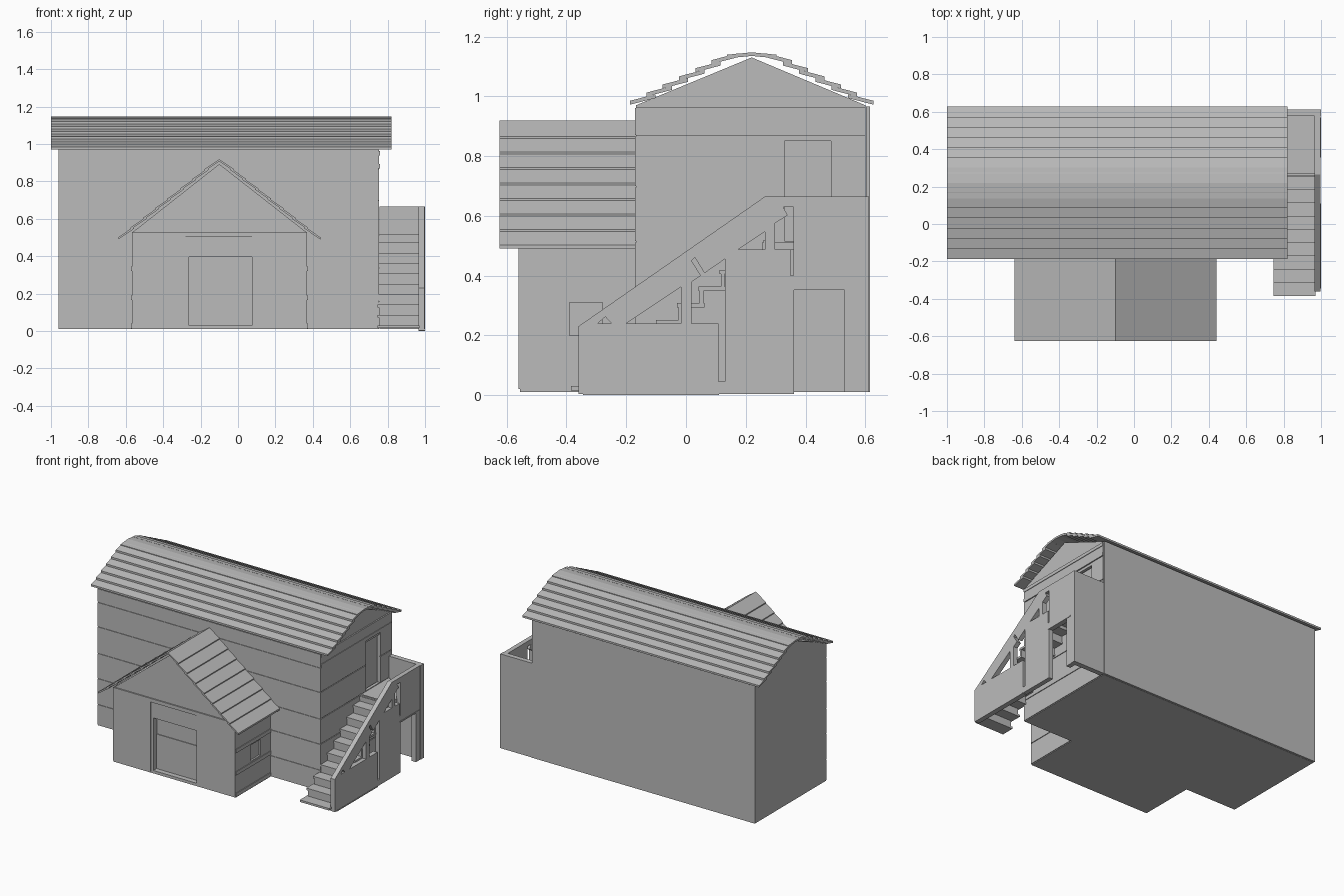
import bpy
import bmesh

old = bpy.data.objects.get("Cube")
if old:
    bpy.data.objects.remove(old, do_unlink=True)

grey = bpy.data.materials.new("plain_grey")
grey.use_nodes = True
grey.diffuse_color = (0.5, 0.5, 0.5, 1)
grey.node_tree.nodes["Principled BSDF"].inputs["Base Color"].default_value = (0.5, 0.5, 0.5, 1)


def place(axis, u, v, w):
    """Map profile coordinates and depth to space, extruding along axis."""
    return (w, u, v) if axis == "x" else (u, w, v)


def finish(name, bm):
    bmesh.ops.recalc_face_normals(bm, faces=bm.faces)
    mesh = bpy.data.meshes.new(name)
    bm.to_mesh(mesh)
    bm.free()
    mesh.materials.append(grey)
    obj = bpy.data.objects.new(name, mesh)
    bpy.context.collection.objects.link(obj)
    return obj


def prisms(name, axis, profiles, w0, w1):
    """One object holding a straight extrusion of every profile."""
    bm = bmesh.new()
    for pts in profiles:
        a, b = [[bm.verts.new(place(axis, u, v, w)) for u, v in pts] for w in (w0, w1)]
        bm.faces.new(a)
        bm.faces.new(b)
        for i in range(len(pts)):
            j = (i + 1) % len(pts)
            bm.faces.new((a[i], a[j], b[j], b[i]))
    return finish(name, bm)


def rect(u0, u1, v0, v1):
    return [(u0, v0), (u1, v0), (u1, v1), (u0, v1)]


def box(name, x0, x1, y0, y1, z0, z1):
    return prisms(name, "y", [rect(x0, x1, z0, z1)], y0, y1)


def pierced(name, axis, outline, holes, w0, w1):
    """Flat plate with holes, filled as a two-dimensional curve."""
    curve = bpy.data.curves.new(name, "CURVE")
    curve.dimensions = "2D"
    curve.fill_mode = "BOTH"
    curve.extrude = (w1 - w0) / 2
    for pts in [outline] + holes:
        s = curve.splines.new("POLY")
        s.points.add(len(pts) - 1)
        for p, (u, v) in zip(s.points, pts):
            p.co = (u, v, 0, 1)
        s.use_cyclic_u = True
    temp = bpy.data.objects.new("temp", curve)
    bpy.context.collection.objects.link(temp)
    mesh = bpy.data.meshes.new_from_object(temp)
    bm = bmesh.new()
    bm.from_mesh(mesh)
    bmesh.ops.remove_doubles(bm, verts=bm.verts, dist=0.0001)
    for v in bm.verts:
        v.co = place(axis, v.co.x, v.co.y, v.co.z + (w0 + w1) / 2)
    for f in bm.faces:
        f.smooth = False
    bpy.data.objects.remove(temp, do_unlink=True)
    bpy.data.meshes.remove(mesh)
    return finish(name, bm)


def plank_roof(name, axis, start, step, size, count, ridge, w0, w1, thick):
    """Overlapping planks climbing to a ridge, mirrored on the far side."""
    out = []
    for i in range(count):
        u, v = start[0] + i * step[0], start[1] + i * step[1]
        run = min(size[0], ridge - u)
        top = v + size[1] * run / size[0]
        out.append([(u, v), (u + run, top), (u + run, top + thick), (u, v + thick)])
    out += [[(2 * ridge - u, v) for u, v in q] for q in out]
    return prisms(name, axis, out, w0, w1)


# Main building shell
LEFT, RIGHT, FRONT, BACK, MID = -0.96, 0.75, -0.167, 0.6, 0.22
box("main_floor", LEFT, RIGHT, FRONT, BACK, 0.01, 0.03)
box("main_front_wall", LEFT, RIGHT, FRONT, FRONT + 0.02, 0.015, 0.97)
box("main_back_wall", LEFT + 0.01, RIGHT - 0.01, BACK - 0.02, BACK, 0.015, 0.97)
box("main_back_panel", LEFT, RIGHT + 0.005, BACK + 0.002, 0.615, 0.01, 0.965)
gable = [(FRONT, 0.015), (BACK, 0.015), (BACK, 0.97), (MID, 1.13), (FRONT, 0.97)]
prisms("main_left_wall", "x", [gable], LEFT, LEFT + 0.02)
pierced("main_right_wall", "x", gable, [rect(0.33, 0.485, 0.515, 0.85)], RIGHT - 0.02, RIGHT)
box("upper_door", RIGHT - 0.05, RIGHT - 0.03, 0.32, 0.495, 0.505, 0.86)

# Horizontal cladding with narrow joints
levels = [0.015, 0.16, 0.34, 0.515, 0.70, 0.87, 0.965]
bands = list(zip(levels, levels[1:]))
prisms("front_cladding", "y", [rect(LEFT, RIGHT + 0.004, a, b - 0.005) for a, b in bands],
       FRONT - 0.004, FRONT)
side = []
for a, b in bands:
    if 0.5 < a < 0.85:
        side += [rect(FRONT, 0.33, a, b - 0.005), rect(0.485, BACK, a, b - 0.005)]
    else:
        side.append(rect(FRONT, BACK, a, b - 0.005))
prisms("right_cladding", "x", side, RIGHT, RIGHT + 0.005)
prisms("gable_trim", "x", [rect(FRONT, BACK, 0.868, 0.892), rect(FRONT, BACK, 0.94, 0.962)],
       RIGHT, RIGHT + 0.009)

# Main roof with a shallow ridge cap
plank_roof("main_roof_planks", "x", (-0.187, 0.972), (0.0545, 0.0272), (0.085, 0.022),
           6, MID, -1.0, 0.82, 0.013)
plank_roof("main_ridge_cap", "x", (0.137, 1.127), (0, 0), (0.083, 0.008), 1, MID, -1.0, 0.82, 0.012)

# Front annex with a doorway and side windows
AL, AR, AMID, AF = -0.568, 0.37, -0.1, -0.555
box("annex_floor", AL, AR, AF, FRONT, 0.01, 0.03)
annex = [(AL, 0.015), (-0.28, 0.015), (-0.28, 0.395), (0.075, 0.395), (0.075, 0.015),
         (AR, 0.015), (AR, 0.525), (AMID, 0.893), (AL, 0.525)]
prisms("annex_front_wall", "y", [annex], AF, AF + 0.02)
prisms("annex_front_panels", "y", [rect(AL, -0.28, 0.02, 0.505), rect(0.075, AR, 0.02, 0.505)],
       AF - 0.006, AF)
box("annex_header", AL, AR, AF - 0.009, AF, 0.505, 0.53)
box("annex_door_lower", -0.3, 0.095, AF + 0.035, AF + 0.05, 0.02, 0.27)
box("annex_door_upper", -0.3, 0.095, AF + 0.04, AF + 0.05, 0.27, 0.42)
box("annex_door_post", -0.28, -0.262, AF, AF + 0.04, 0.02, 0.395)
for name, wall, inward in (("left", AL, 1), ("right", AR, -1)):
    ends = sorted((wall, wall + inward * 0.02))
    pierced(f"annex_{name}_wall", "x", rect(AF + 0.01, FRONT, 0.015, 0.53),
            [rect(-0.39, -0.28, 0.2, 0.31)], *ends)
    pane = sorted((wall + inward * 0.012, wall + inward * 0.025))
    prisms(f"annex_{name}_window", "x", [rect(-0.4, -0.28, 0.195, 0.315)], *pane)
    prisms(f"annex_{name}_boards", "x",
           [rect(AF, FRONT, z, z + 0.025) for z in (0.015, 0.165, 0.32)],
           *sorted((wall, wall - inward * 0.005)))
plank_roof("annex_roof_planks", "y", (-0.64, 0.49), (0.066, 0.052), (0.085, 0.058),
           8, AMID, -0.625, FRONT + 0.005, 0.012)

# Staircase: thin treads and risers climbing to a landing
steps = 9
treads, risers = [], []
for i in range(steps):
    y, z = -0.385 + 0.071 * i, 0.03 + 0.0555 * i
    treads.append(rect(y, y + 0.092, z - 0.014, z))
    risers.append(rect(y + 0.076, y + 0.088, z, z + 0.045))
prisms("stair_treads", "x", treads, 0.745, 0.97)
prisms("stair_risers", "x", risers, 0.755, 0.968)
box("landing", 0.75, 0.97, 0.255, 0.6, 0.485, 0.51)
box("landing_back_panel", 0.757, 1.0, 0.577, 0.612, 0.01, 0.665)

# Outer stair side with a passage under the landing and framed openings
outline = [(-0.36, 0.003), (0.362, 0.003), (0.362, 0.355), (0.53, 0.355), (0.53, 0.01),
           (0.608, 0.01), (0.608, 0.665), (0.265, 0.665), (-0.36, 0.23)]
openings = [
    [(-0.295, 0.24), (-0.25, 0.24), (-0.27, 0.262)],
    [(-0.2, 0.24), (-0.017, 0.24), (-0.017, 0.362)],
    [(0.018, 0.24), (0.108, 0.24), (0.108, 0.045), (0.13, 0.045), (0.13, 0.455),
     (0.062, 0.408), (0.03, 0.46), (0.018, 0.45), (0.05, 0.4), (0.018, 0.378)],
    [(0.175, 0.487), (0.265, 0.487), (0.265, 0.547)],
    [(0.298, 0.487), (0.35, 0.487), (0.35, 0.4), (0.36, 0.4), (0.36, 0.63),
     (0.325, 0.63), (0.34, 0.602), (0.298, 0.575)],
]
pierced("stair_side_panel", "x", outline, openings, 0.965, 0.997)
box("passage_lintel", 0.965, 1.0, 0.355, 0.57, 0.352, 0.361)
box("stair_foot", 0.965, 1.0, -0.345, 0.11, 0.0, 0.006)
